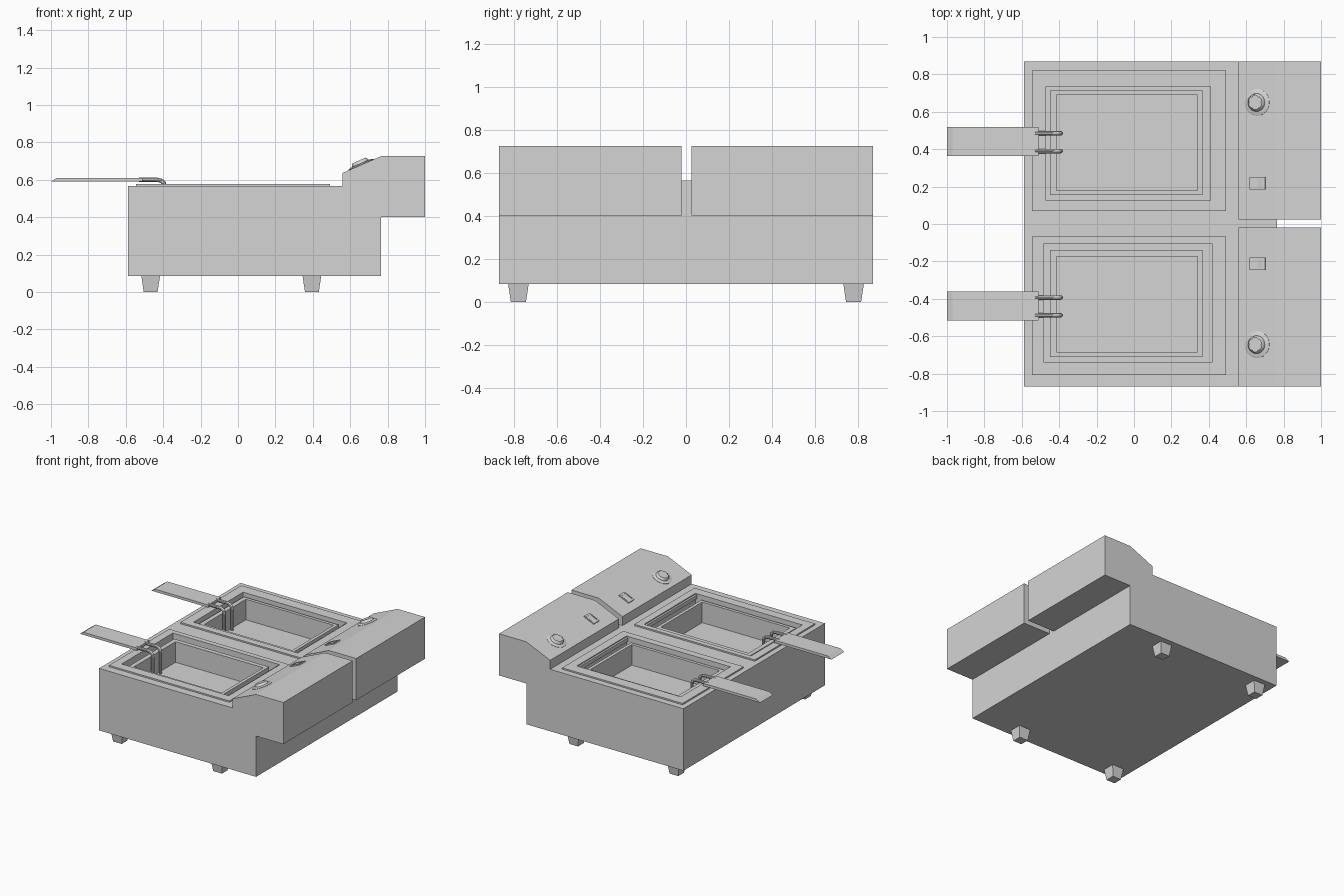
import bpy, bmesh, math
from mathutils import Matrix, Vector

if "Cube" in bpy.data.objects:
    bpy.data.objects.remove(bpy.data.objects["Cube"])

steel = bpy.data.materials.new("grey_steel")
steel.diffuse_color = (0.66, 0.66, 0.66, 1)
steel.use_nodes = True
steel.node_tree.nodes["Principled BSDF"].inputs["Base Color"].default_value = steel.diffuse_color


def finish(name, bm):
    bmesh.ops.recalc_face_normals(bm, faces=bm.faces)
    me = bpy.data.meshes.new(name)
    bm.to_mesh(me)
    bm.free()
    me.materials.append(steel)
    ob = bpy.data.objects.new(name, me)
    bpy.context.collection.objects.link(ob)
    return ob


def loft(name, loops, matrix=None):
    """Skin a list of vertex loops and cap both ends."""
    bm = bmesh.new()
    rings = [[bm.verts.new(p) for p in loop] for loop in loops]
    n = len(rings[0])
    for a, b in zip(rings, rings[1:]):
        for i in range(n):
            j = (i + 1) % n
            bm.faces.new((a[i], a[j], b[j], b[i]))
    bm.faces.new(rings[0][::-1])
    bm.faces.new(rings[-1])
    if matrix:
        bm.transform(matrix)
    return finish(name, bm)


def rect(r, z):
    x0, x1, y0, y1 = r
    return [(x0, y0, z), (x1, y0, z), (x1, y1, z), (x0, y1, z)]


def grow(r, d):
    return (r[0] - d, r[1] + d, r[2] - d, r[3] + d)


def box(name, r, z0, z1):
    return loft(name, [rect(r, z0), rect(r, z1)])


def extrude_y(name, profile, y0, y1):
    return loft(name, [[(x, y, z) for x, z in profile] for y in (y0, y1)])


def circle(r, z, n=24, flute=0.0):
    return [((r - flute * (i % 4 == 0)) * math.cos(math.tau * i / n),
             (r - flute * (i % 4 == 0)) * math.sin(math.tau * i / n), z)
            for i in range(n)]


def smooth(ob):
    bpy.ops.object.select_all(action='DESELECT')
    ob.select_set(True)
    bpy.context.view_layer.objects.active = ob
    bpy.ops.object.shade_smooth_by_angle(angle=math.radians(35))


# main housing
body = box("body", (-0.587, 0.765, -0.87, 0.87), 0.085, 0.567)

# side, rim, well opening, basket outside, basket inside, handle y range, head y range, knob y, switch y
units = [
    ("rear", (-0.545, 0.492, 0.07, 0.82), (-0.47, 0.425, 0.125, 0.735),
     (-0.45, 0.365, 0.155, 0.715), (-0.415, 0.34, 0.18, 0.69),
     (0.363, 0.518), (0.025, 0.87), 0.65, 0.217),
    ("front", (-0.545, 0.492, -0.807, -0.067), (-0.485, 0.435, -0.737, -0.107),
     (-0.45, 0.365, -0.71, -0.14), (-0.415, 0.34, -0.685, -0.175),
     (-0.515, -0.36), (-0.87, -0.02), -0.645, -0.212),
]

# control head side profile with sloped panel
head = [(0.56, 0.567), (0.56, 0.637), (0.765, 0.726), (1.0, 0.726),
        (1.0, 0.402), (0.765, 0.402), (0.765, 0.567)]
slope = math.atan2(0.089, 0.205)


def on_panel(x, y):
    z = 0.637 + (x - 0.56) * math.tan(slope)
    return Matrix.Translation((x, y, z)) @ Matrix.Rotation(-slope, 4, 'Y')


for side, rim, well, outer, inner, hy, cy, ky, sy in units:
    # hole through the housing top for the tank
    cutter = box("cutter", grow(well, 0.015), 0.27, 0.7)
    mod = body.modifiers.new("well", 'BOOLEAN')
    mod.operation, mod.solver, mod.object = 'DIFFERENCE', 'EXACT', cutter
    bpy.context.view_layer.objects.active = body
    bpy.ops.object.modifier_apply(modifier=mod.name)
    bpy.data.objects.remove(cutter)

    # tank with raised rim, and the basket hanging inside
    shell = grow(well, 0.01)
    loft(side + "_tank", [rect(shell, 0.29), rect(shell, 0.566), rect(rim, 0.566),
                          rect(rim, 0.578), rect(well, 0.578), rect(well, 0.30)])
    loft(side + "_basket", [rect(outer, 0.37), rect(outer, 0.555),
                            rect(inner, 0.555), rect(inner, 0.395)])
    box(side + "_hanger_strip", (well[1] - 0.015, well[1], well[2], well[3]), 0.54, 0.57)

    # flat handle with bevelled grip end
    extrude_y(side + "_handle", [(-1.0, 0.59), (-0.97, 0.61), (-0.51, 0.61), (-0.51, 0.59)],
              *hy)
    # two bent rods joining handle and basket
    for k, y in enumerate((hy[0] + 0.027, hy[1] - 0.033)):
        path = [(-0.53, 0.6), (-0.435, 0.6), (-0.41, 0.595), (-0.396, 0.582),
                (-0.392, 0.56), (-0.392, 0.40)]
        loops = []
        for i, (x, z) in enumerate(path):
            a, b = path[max(i - 1, 0)], path[min(i + 1, len(path) - 1)]
            t = Vector((b[0] - a[0], 0, b[1] - a[1])).normalized()
            up = Vector((-t.z, 0, t.x))
            loops.append([Vector((x, y, z)) + 0.012 * (up * math.sin(q) + Vector((0, 1, 0)) * math.cos(q))
                          for q in [math.tau * j / 10 for j in range(10)]])
        smooth(loft(f"{side}_rod_{k + 1}", loops))

    # control head
    extrude_y(side + "_control_head", head, *cy)

    # dial plate and fluted knob
    at = on_panel(0.658, ky)
    smooth(loft(side + "_dial_plate", [circle(0.072, -0.004), circle(0.072, 0.002),
                                       circle(0.058, 0.008)], at))
    smooth(loft(side + "_knob", [circle(0.05, 0.004), circle(0.048, 0.01),
                                 circle(0.045, 0.021, flute=0.005),
                                 circle(0.039, 0.026, flute=0.005)], at))

    # rocker switch in a thin frame
    at = on_panel(0.662, sy)
    fr = (-0.046, 0.046, -0.033, 0.033)
    hole = (-0.031, 0.031, -0.027, 0.027)
    loft(side + "_switch_frame", [rect(fr, -0.002), rect(fr, 0.009),
                                  rect(hole, 0.009), rect(hole, 0.001)], at)
    x0, x1, y0, y1 = hole
    loft(side + "_switch_rocker",
         [[(x0, y, 0.0), (x1, y, 0.0), (x1, y, 0.007), (0, y, 0.002), (x0, y, 0.004)]
          for y in (y0, y1)], at)

# tapered feet
for i, x in enumerate((-0.467, 0.395)):
    for j, y in enumerate((-0.78, 0.78)):
        loft(f"foot_{i}_{j}", [rect((x - 0.037, x + 0.037, y - 0.035, y + 0.035), 0),
                               rect((x - 0.05, x + 0.05, y - 0.048, y + 0.048), 0.087)])
